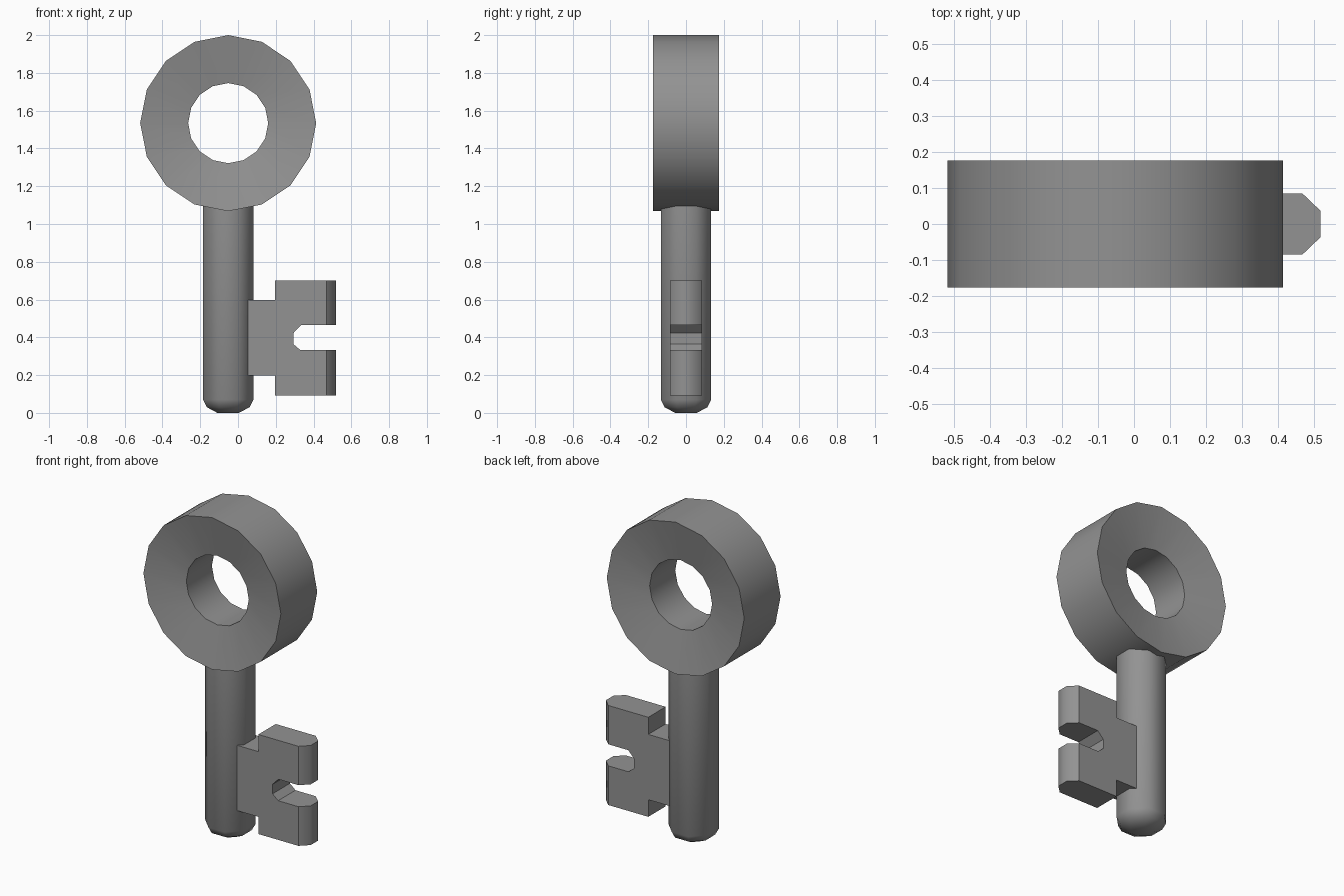
import bpy, bmesh, math
from mathutils import Matrix

cube = bpy.data.objects.get("Cube")
if cube:
    bpy.data.objects.remove(cube)

metal = bpy.data.materials.new("dark grey metal")
metal.use_nodes = True
grey = (0.29, 0.29, 0.29, 1)
metal.diffuse_color = grey
metal.node_tree.nodes["Principled BSDF"].inputs["Base Color"].default_value = grey

AXIS_X = -0.052  # centre line of the shaft and the ring


def finish(bm, name, smooth_angle=None):
    """Turn a bmesh into a named metal object."""
    bmesh.ops.recalc_face_normals(bm, faces=bm.faces)
    mesh = bpy.data.meshes.new(name)
    bm.to_mesh(mesh)
    bm.free()
    mesh.materials.append(metal)
    obj = bpy.data.objects.new(name, mesh)
    bpy.context.collection.objects.link(obj)
    if smooth_angle:
        bpy.ops.object.select_all(action='DESELECT')
        obj.select_set(True)
        bpy.context.view_layer.objects.active = obj
        bpy.ops.object.shade_smooth_by_angle(angle=math.radians(smooth_angle))
    return obj


def lathe(profile, sides, turn=0.0, closed=False):
    """Sweep (radius, height) points round z; cap the ends unless closed."""
    bm = bmesh.new()
    loops = []
    for r, h in profile:
        angles = [turn + math.tau * i / sides for i in range(sides)]
        loops.append([bm.verts.new((r * math.cos(a), r * math.sin(a), h)) for a in angles])
    pairs = list(zip(loops, loops[1:]))
    if closed:
        pairs.append((loops[-1], loops[0]))
    else:
        bm.faces.new(loops[0])
        bm.faces.new(loops[-1])
    for a, b in pairs:
        for i in range(sides):
            j = (i + 1) % sides
            bm.faces.new((a[i], a[j], b[j], b[i]))
    return bm


# Ring handle: thick ring along y, its faces dished in towards the hole
inner, outer = 0.212, 0.466
hole_half, rim_half = 0.124, 0.176
bm = lathe([(inner, -hole_half), (outer, -rim_half),
            (outer, rim_half), (inner, hole_half)], 16, closed=True)
bm.transform(Matrix.Translation((AXIS_X, 0, 1.534)) @ Matrix.Rotation(math.pi / 2, 4, 'X'))
finish(bm, "ring_handle", 30)

# Shaft: octagonal rod with a rounded foot, flats facing the axes
flat = 1 / math.cos(math.pi / 8)
foot = [(0.057, 0), (0.113, 0.03), (0.133, 0.07), (0.133, 1.2)]
bm = lathe([(r * flat, h) for r, h in foot], 8, turn=math.pi / 8)
bm.transform(Matrix.Translation((AXIS_X, 0, 0)))
finish(bm, "shaft", 60)

# Bit: stepped plate with a slot between two prongs
TIP, SHOULDER, THICK = 0.518, 0.468, 0.084
outline = [(-0.03, 0.197), (0.197, 0.197), (0.197, 0.092), (TIP, 0.092),
           (TIP, 0.332), (0.331, 0.332), (0.293, 0.364), (0.293, 0.422),
           (0.333, 0.464), (TIP, 0.464), (TIP, 0.702), (0.197, 0.702),
           (0.197, 0.597), (-0.03, 0.597)]
bm = bmesh.new()
plate = bm.faces.new([bm.verts.new((x, -THICK, z)) for x, z in outline])
made = bmesh.ops.extrude_face_region(bm, geom=[plate])["geom"]
for v in made:
    if isinstance(v, bmesh.types.BMVert):
        v.co.y = THICK

# Prong tips narrow beyond the shoulder
bmesh.ops.bisect_plane(bm, geom=bm.verts[:] + bm.edges[:] + bm.faces[:],
                       plane_co=(SHOULDER, 0, 0), plane_no=(1, 0, 0))
for v in bm.verts:
    if v.co.x > TIP - 0.001:
        v.co.y *= 0.43
for f in bm.faces:
    f.smooth = True
for e in bm.edges:
    a, b = e.verts
    upright = abs(a.co.y - b.co.y) < 0.001
    e.smooth = upright and min(a.co.x, b.co.x) > TIP - 0.001
finish(bm, "bit")
